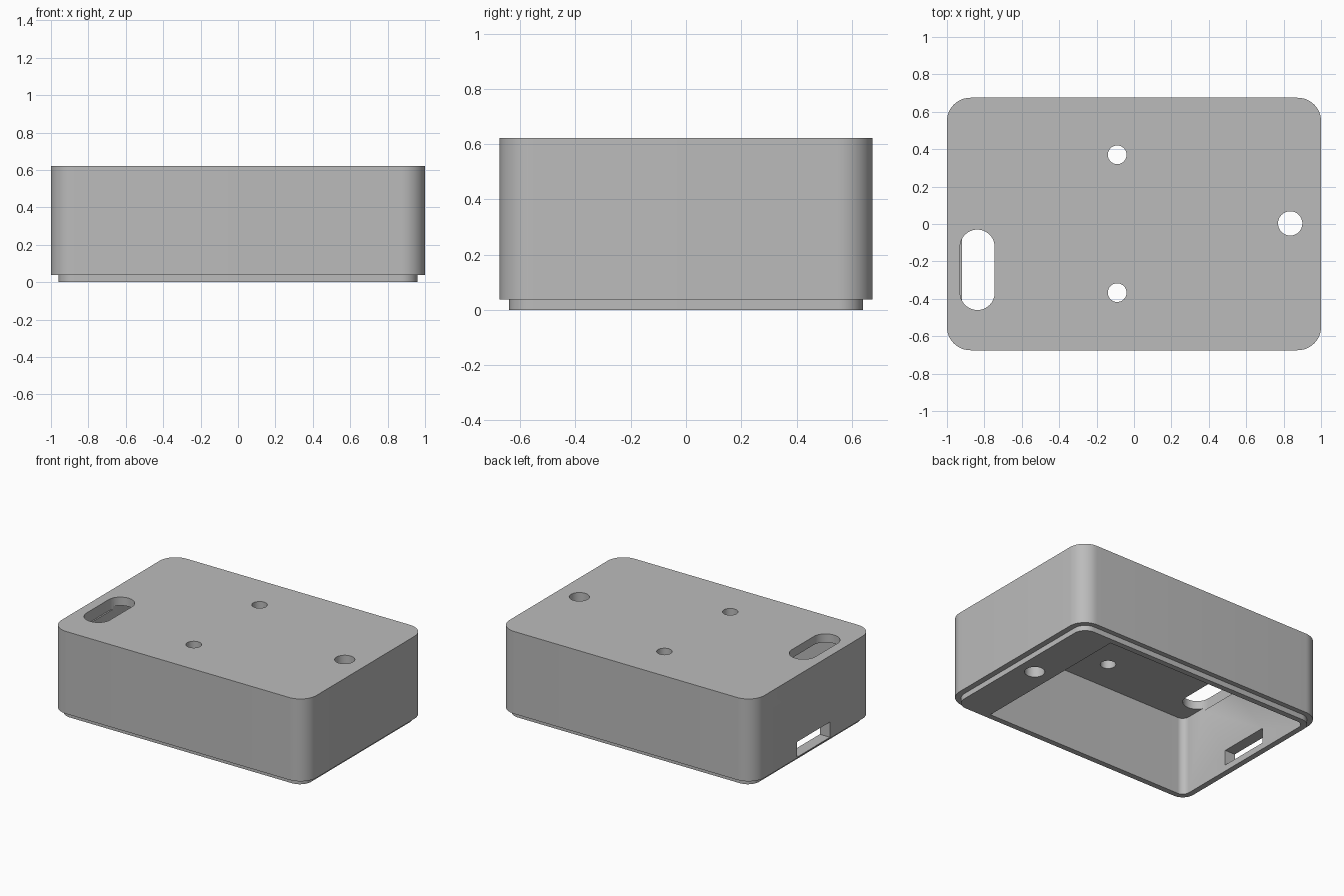
import bpy, bmesh, math

cube = bpy.data.objects.get("Cube")
if cube:
    bpy.data.objects.remove(cube, do_unlink=True)

TOP, LEDGE, CEILING = 0.622, 0.038, 0.562

grey = bpy.data.materials.new("plain grey")
grey.use_nodes = True
COLOUR = (0.5, 0.5, 0.5, 1)
grey.diffuse_color = COLOUR
grey.node_tree.nodes["Principled BSDF"].inputs["Base Color"].default_value = COLOUR


def outline(x0, x1, y0, y1, r_right, r_left, steps=12):
    """Rectangle outline with separate corner radii for the +x and -x ends."""
    corners = [(x1, y1, r_right, 0), (x0, y1, r_left, 1),
               (x0, y0, r_left, 2), (x1, y0, r_right, 3)]
    pts = []
    for x, y, r, quarter in corners:
        if r == 0:
            pts.append((x, y))
            continue
        cx = x - math.copysign(r, x - (x0 + x1) / 2)
        cy = y - math.copysign(r, y - (y0 + y1) / 2)
        for i in range(steps + 1):
            a = (quarter + i / steps) * math.pi / 2
            p = (cx + r * math.cos(a), cy + r * math.sin(a))
            if not pts or math.dist(p, pts[-1]) > 1e-5:
                pts.append(p)
    if math.dist(pts[0], pts[-1]) < 1e-5:
        pts.pop()
    return pts


def prism(name, pts, z0, z1):
    bm = bmesh.new()
    face = bm.faces.new([bm.verts.new((x, y, z0)) for x, y in pts])
    up = bmesh.ops.extrude_face_region(bm, geom=[face])["geom"]
    verts = [v for v in up if isinstance(v, bmesh.types.BMVert)]
    bmesh.ops.translate(bm, verts=verts, vec=(0, 0, z1 - z0))
    bmesh.ops.recalc_face_normals(bm, faces=bm.faces)
    mesh = bpy.data.meshes.new(name)
    bm.to_mesh(mesh)
    bm.free()
    mesh.materials.append(grey)
    obj = bpy.data.objects.new(name, mesh)
    bpy.context.collection.objects.link(obj)
    return obj


def combine(target, tool, operation):
    mod = target.modifiers.new(tool.name, 'BOOLEAN')
    mod.operation, mod.object, mod.solver = operation, tool, 'EXACT'
    bpy.context.view_layer.objects.active = target
    bpy.ops.object.modifier_apply(modifier=mod.name)
    bpy.data.objects.remove(tool, do_unlink=True)


def hole(name, x, y, r):
    pts = outline(x - r, x + r, y - r, y + r, r, r)
    combine(case, prism(name, pts, -0.1, TOP + 0.1), 'DIFFERENCE')


# Outer shell with a stepped-in lip below
case = prism("enclosure_case", outline(-1, 1, -0.675, 0.675, 0.125, 0.125), LEDGE, TOP)
lip = prism("lower_lip", outline(-0.96, 0.96, -0.64, 0.64, 0.088, 0.088), 0, 0.2)
combine(case, lip, 'UNION')

# Cavity open at the bottom, leaving a solid block at the +x end
cavity = prism("cavity", outline(-0.92, 0.70, -0.60, 0.60, 0, 0.05), -0.1, CEILING)
combine(case, cavity, 'DIFFERENCE')

# Round holes: two small ones in the top, a larger one through the block
hole("back_hole", -0.09, 0.37, 0.05)
hole("front_hole", -0.09, -0.367, 0.05)
hole("block_hole", 0.835, 0.003, 0.065)

# Long slot in the top
slot = prism("slot", outline(-0.93, -0.745, -0.46, -0.03, 0.0925, 0.0925),
             CEILING - 0.02, TOP + 0.1)
combine(case, slot, 'DIFFERENCE')

# Connector opening in the -x wall
port = prism("port", outline(-1.1, -0.85, -0.185, 0.185, 0, 0), 0.045, 0.153)
combine(case, port, 'DIFFERENCE')

bpy.ops.object.select_all(action='DESELECT')
case.select_set(True)
bpy.context.view_layer.objects.active = case
bpy.ops.object.shade_smooth_by_angle(angle=math.radians(30))
